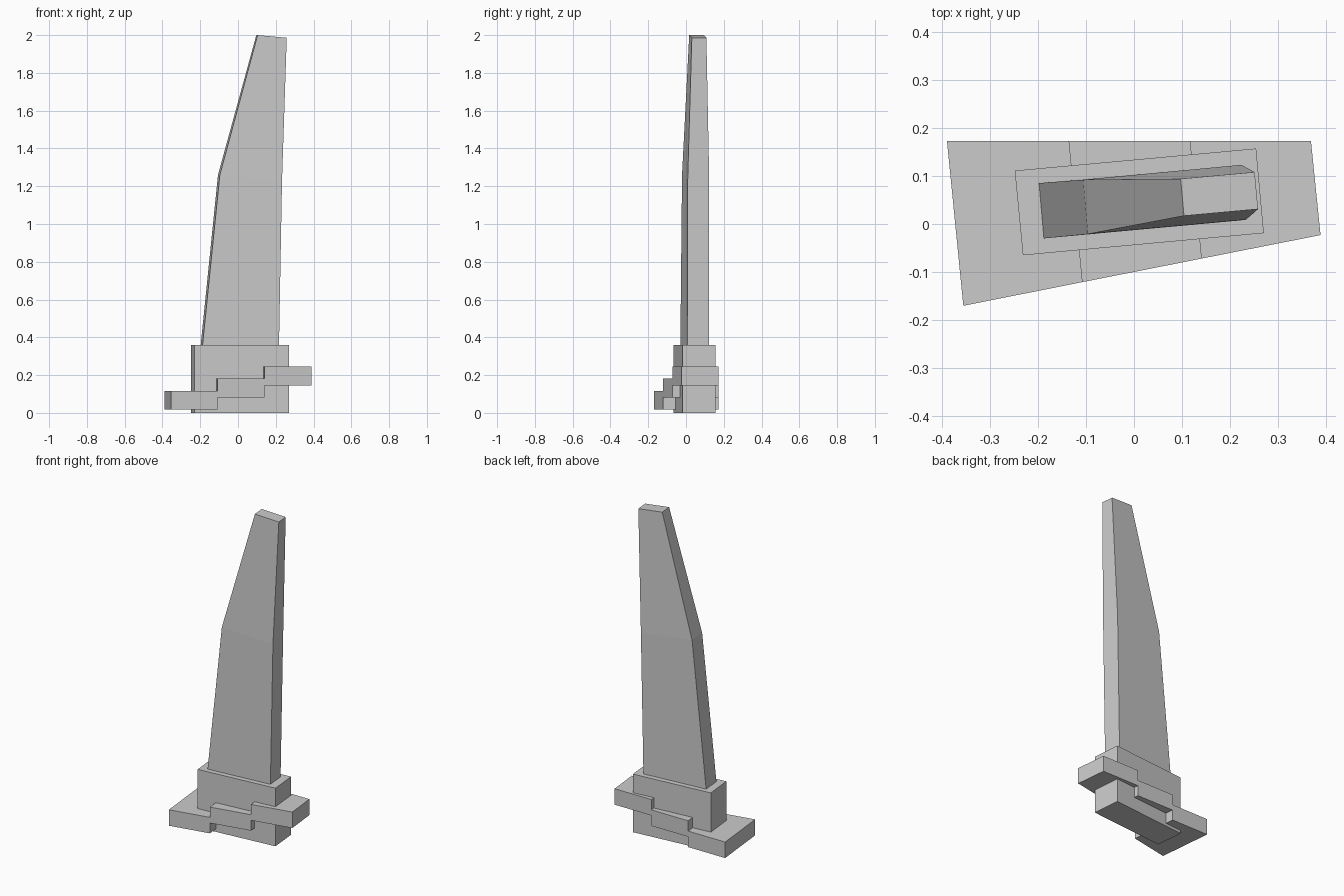
import bpy

if "Cube" in bpy.data.objects:
    bpy.data.objects.remove(bpy.data.objects["Cube"])


def loft(name, rings):
    """Closed solid through a stack of four-cornered rings (counter-clockwise)."""
    n = len(rings[0])
    verts = [p for ring in rings for p in ring]
    faces = [tuple(reversed(range(n))), tuple(range(len(verts) - n, len(verts)))]
    for k in range(len(rings) - 1):
        for i in range(n):
            a, b = k * n + i, k * n + (i + 1) % n
            faces.append((a, b, b + n, a + n))
    mesh = bpy.data.meshes.new(name)
    mesh.from_pydata(verts, [], faces)
    mesh.update()
    obj = bpy.data.objects.new(name, mesh)
    bpy.context.collection.objects.link(obj)
    return obj


def prism(name, outline, z0, z1):
    return loft(name, [[(x, y, z) for x, y in outline] for z in (z0, z1)])


# Pedestal block, turned slightly about z
prism("pedestal", [(-0.231, -0.065), (0.27, -0.019), (0.254, 0.157), (-0.248, 0.111)], 0, 0.36)

# Three rising steps wrapped around the pedestal: front and back cut points
front = [(-0.355, -0.17), (-0.108, -0.121), (0.14, -0.072), (0.388, -0.023)]
back = [(-0.389, 0.173), (-0.136, 0.173), (0.116, 0.173), (0.368, 0.173)]
for i in range(3):
    z = 0.018 + 0.064 * i
    prism(f"step_{i + 1}", [front[i], front[i + 1], back[i + 1], back[i]], z, z + 0.099)

# Tapered, bent monolith with a slanted top
loft("monolith", [
    [(-0.188, -0.03, 0.355), (0.217, 0.007, 0.355), (0.207, 0.121, 0.355), (-0.198, 0.085, 0.355)],
    [(-0.096, -0.021, 1.26), (0.233, 0.009, 1.23), (0.223, 0.123, 1.23), (-0.106, 0.092, 1.26)],
    [(0.104, 0.017, 2.0), (0.258, 0.031, 1.986), (0.251, 0.108, 1.986), (0.097, 0.094, 2.0)],
])
